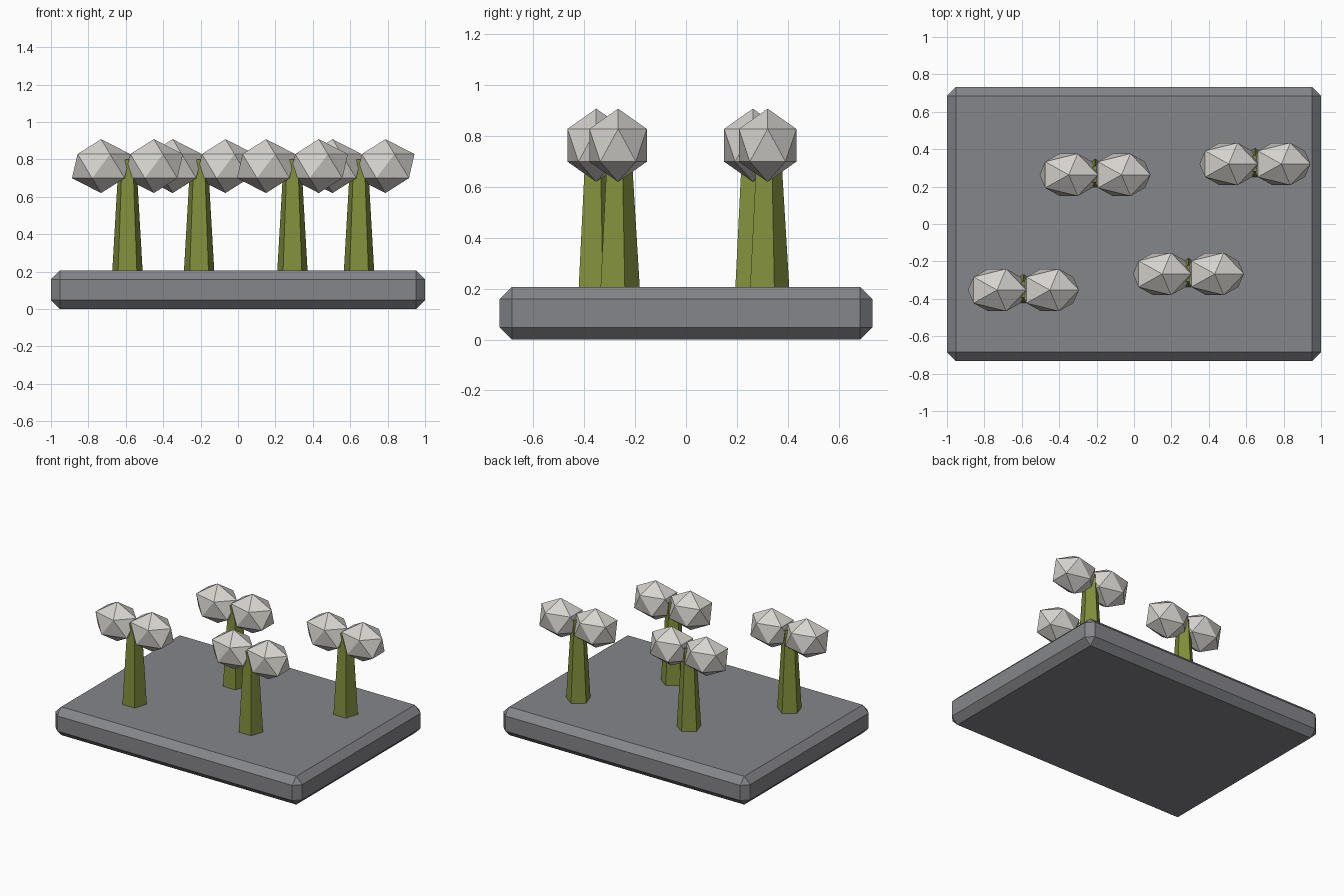
import bpy

default = bpy.data.objects.get("Cube")
if default:
    bpy.data.objects.remove(default, do_unlink=True)


def make_material(name, rgb):
    mat = bpy.data.materials.new(name)
    mat.use_nodes = True
    color = (*rgb, 1.0)
    mat.diffuse_color = color
    mat.node_tree.nodes["Principled BSDF"].inputs["Base Color"].default_value = color
    return mat


STONE = make_material("slate grey", (0.235, 0.238, 0.258))
STEM = make_material("olive green", (0.225, 0.275, 0.046))
BLOOM = make_material("pale grey", (0.68, 0.66, 0.62))


def finish(name, mat):
    obj = bpy.context.object
    obj.name = name
    obj.data.materials.append(mat)
    return obj


# Chamfered ground slab
TOP = 0.207
bpy.ops.mesh.primitive_cube_add(size=1, location=(0, 0, TOP / 2))
slab = finish("ground_slab", STONE)
slab.scale = (2, 1.466, TOP)
bpy.ops.object.transform_apply(location=False, rotation=False, scale=True)
bevel = slab.modifiers.new("chamfer", "BEVEL")
bevel.width = 0.048
bevel.segments = 1


# Plant: five-sided tapered stem with a pair of faceted blooms
def add_plant(label, x, y):
    stem_top = 0.8
    bpy.ops.mesh.primitive_cone_add(
        vertices=5, radius1=0.085, radius2=0.049, depth=stem_top - TOP,
        location=(x, y, (stem_top + TOP) / 2))
    finish(label + "_stem", STEM)
    for side, sign in (("right", -1), ("left", 1)):
        bpy.ops.mesh.primitive_ico_sphere_add(
            subdivisions=1, radius=1, location=(x + sign * 0.141, y, 0.764))
        bloom = finish(f"{label}_{side}_bloom", BLOOM)
        bloom.scale = (0.174, 0.133, 0.144)


add_plant("front_right", -0.591, -0.353)
add_plant("back_right", -0.208, 0.263)
add_plant("front_left", 0.291, -0.267)
add_plant("back_left", 0.647, 0.321)
